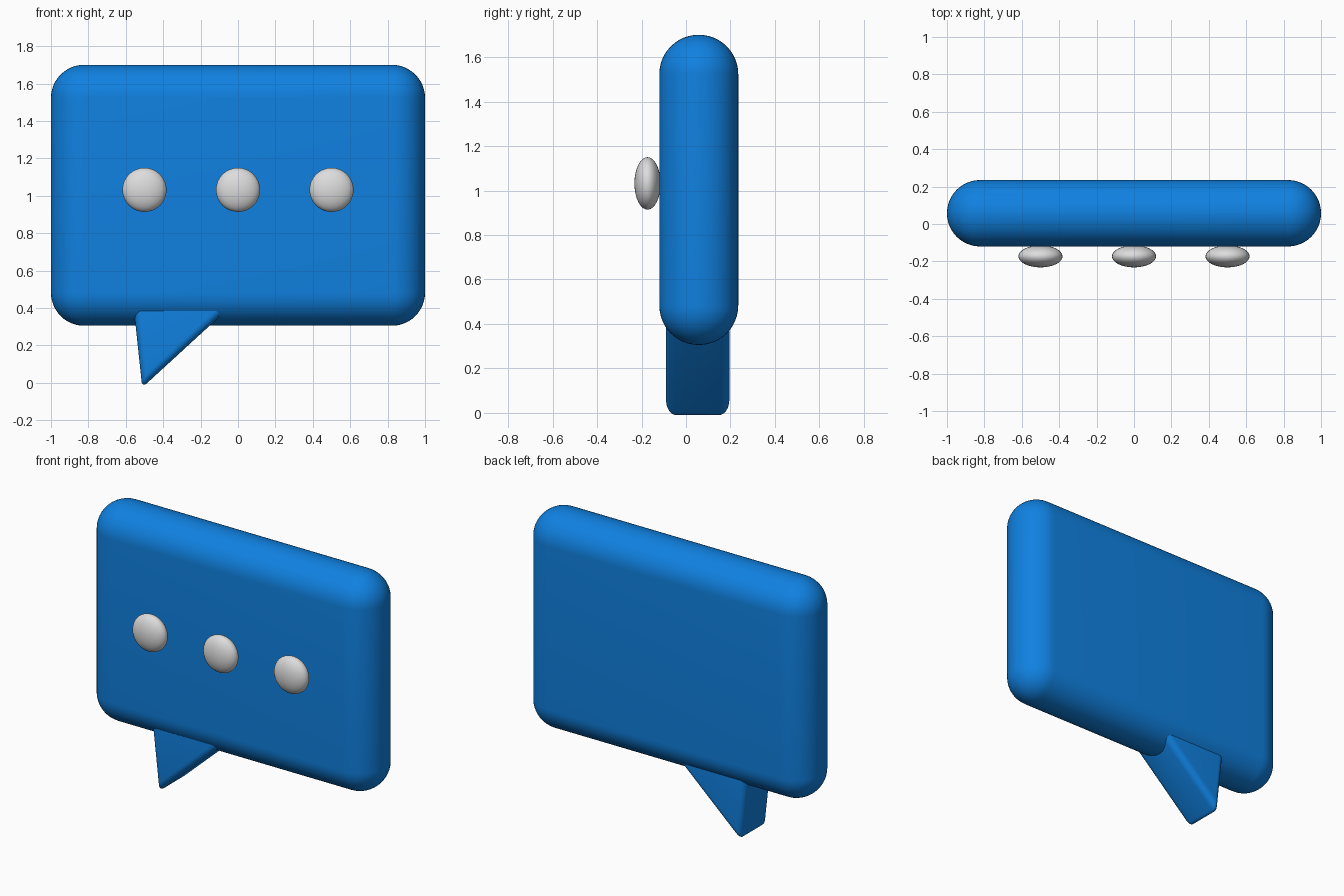
import bpy, bmesh

if "Cube" in bpy.data.objects:
    bpy.data.objects.remove(bpy.data.objects["Cube"])


def material(name, rgb):
    m = bpy.data.materials.new(name)
    m.diffuse_color = (*rgb, 1)
    m.use_nodes = True
    m.node_tree.nodes["Principled BSDF"].inputs["Base Color"].default_value = m.diffuse_color
    return m


blue = material("bubble blue", (0.005, 0.22, 0.75))
white = material("dot white", (0.72, 0.72, 0.73))


def finish(obj, mat, bevel=0, segments=8):
    """Colour, round and smooth a part."""
    obj.data.materials.append(mat)
    bpy.ops.object.select_all(action='DESELECT')
    bpy.context.view_layer.objects.active = obj
    obj.select_set(True)
    if bevel:
        mod = obj.modifiers.new("round edges", 'BEVEL')
        mod.width, mod.segments, mod.limit_method = bevel, segments, 'NONE'
        bpy.ops.object.modifier_apply(modifier=mod.name)
    bpy.ops.object.shade_smooth_by_angle()


# Rounded bubble slab
bpy.ops.mesh.primitive_cube_add(size=1, location=(0, 0.0575, 1.003))
body = bpy.context.object
body.name = "bubble_body"
body.scale = (2, 0.355, 1.395)
bpy.ops.object.transform_apply(location=False, rotation=False, scale=True)
finish(body, blue, 0.177, 12)

# Pointed tail: a triangular prism running up into the slab
bm = bmesh.new()
outline = [(-0.512, -0.025), (0.06, 0.5), (-0.568, 0.5)]
face = bm.faces.new([bm.verts.new((x, -0.09, z)) for x, z in outline])
ext = bmesh.ops.extrude_face_region(bm, geom=[face])
bmesh.ops.translate(bm, vec=(0, 0.285, 0),
                    verts=[v for v in ext["geom"] if isinstance(v, bmesh.types.BMVert)])
bmesh.ops.recalc_face_normals(bm, faces=bm.faces)
mesh = bpy.data.meshes.new("bubble_tail")
bm.to_mesh(mesh)
bm.free()
tail = bpy.data.objects.new("bubble_tail", mesh)
bpy.context.collection.objects.link(tail)
finish(tail, blue, 0.04, 6)

# Three flattened dots on the front
for name, x in (("left_dot", -0.5), ("middle_dot", 0), ("right_dot", 0.5)):
    bpy.ops.mesh.primitive_uv_sphere_add(segments=32, ring_count=16, radius=1,
                                         location=(x, -0.173, 1.032))
    dot = bpy.context.object
    dot.name = name
    dot.scale = (0.118, 0.059, 0.118)
    bpy.ops.object.transform_apply(location=False, rotation=False, scale=True)
    finish(dot, white)
